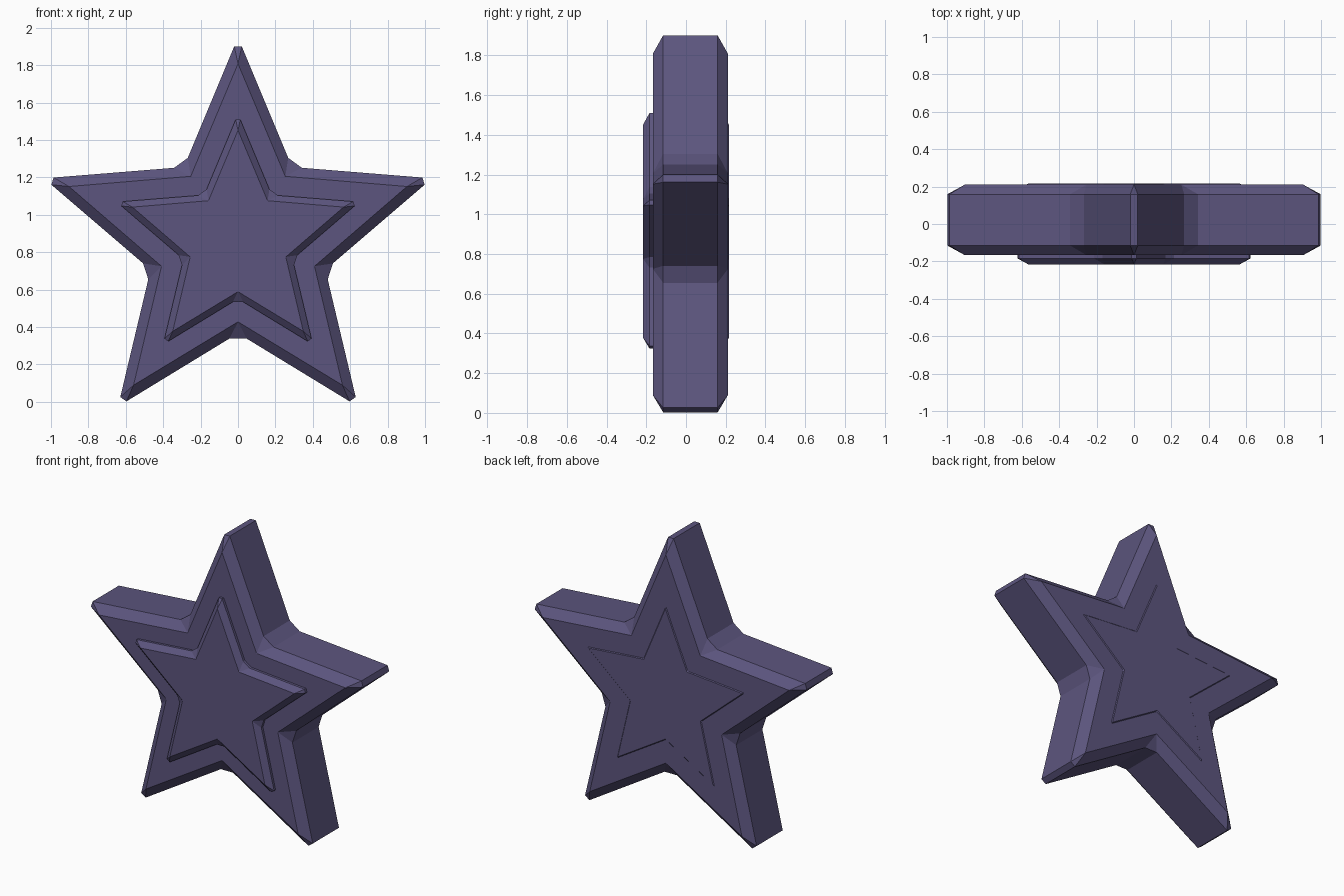
import bpy
import bmesh
from math import sin, cos, radians

cube = bpy.data.objects.get("Cube")
if cube:
    bpy.data.objects.remove(cube)

CENTER_Z = 0.858

purple = bpy.data.materials.new("dusky_purple")
purple.use_nodes = True
color = (0.107, 0.091, 0.209, 1)
purple.diffuse_color = color
purple.node_tree.nodes["Principled BSDF"].inputs["Base Color"].default_value = color


def corner(angle, radius, offset=0.0):
    """Point at a radius, shifted sideways around the star."""
    a = radians(angle)
    return (radius * cos(a) - offset * sin(a), radius * sin(a) + offset * cos(a))


def make_star(name, scale, front, back):
    """Star slab with chamfered corners and bevelled front and back rims."""
    bm = bmesh.new()
    rim = 0.052 * scale

    def vert(point, y):
        return bm.verts.new((point[0] * scale, y, CENTER_Z + point[1] * scale))

    # Sharp outline on the flat faces, chamfered outline around the sides
    sharp, wide = [], []
    for i in range(10):
        angle = 90 + 36 * i
        flat_r, side_r, half = (0.95, 1.043, 0.02) if i % 2 == 0 else (0.43, 0.519, 0.045)
        sharp.append(corner(angle, flat_r))
        wide += [corner(angle, side_r, -half), corner(angle, side_r, half)]

    caps = [[vert(p, y) for p in sharp] for y in (front, back)]
    rings = [[vert(p, y) for p in wide] for y in (front + rim, back - rim)]

    for cap, ring in zip(caps, rings):
        bm.faces.new(cap)
        for i in range(10):
            a, b, c = ring[2 * i], ring[2 * i + 1], ring[(2 * i + 2) % 20]
            bm.faces.new((cap[i], a, b))
            bm.faces.new((cap[i], b, c, cap[(i + 1) % 10]))
    for i in range(20):
        j = (i + 1) % 20
        bm.faces.new((rings[0][i], rings[0][j], rings[1][j], rings[1][i]))

    bmesh.ops.recalc_face_normals(bm, faces=bm.faces)
    mesh = bpy.data.meshes.new(name)
    bm.to_mesh(mesh)
    bm.free()
    mesh.materials.append(purple)
    obj = bpy.data.objects.new(name, mesh)
    bpy.context.collection.objects.link(obj)
    return obj


# Large body and the smaller star that passes through it
make_star("star_body", 1.0, -0.167, 0.211)
make_star("raised_inner_star", 0.625, -0.216, 0.216)
